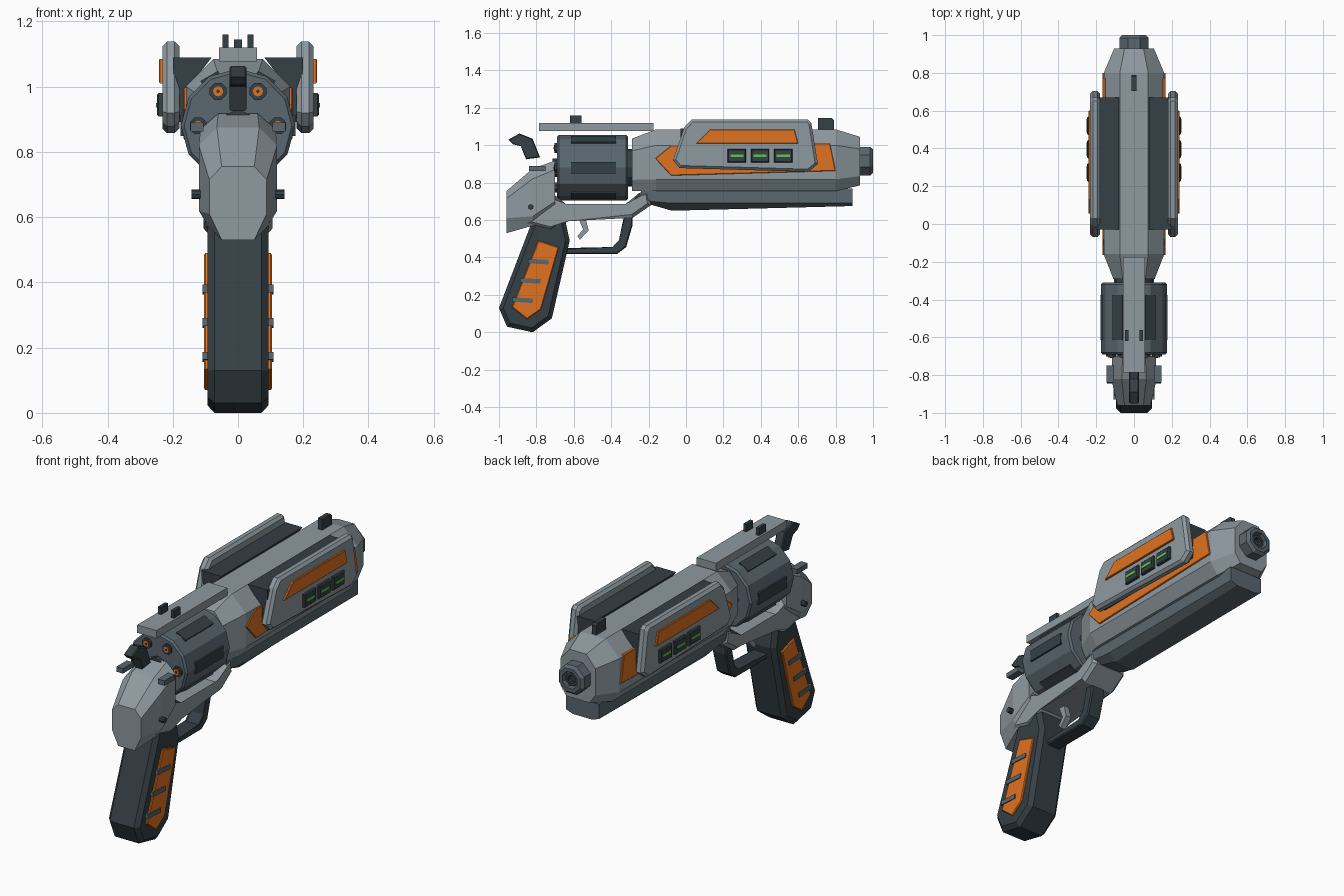
import bpy, bmesh
from math import pi, sin, cos
from mathutils import Matrix, Vector

if "Cube" in bpy.data.objects:
    bpy.data.objects.remove(bpy.data.objects["Cube"])


def material(name, rgb):
    m = bpy.data.materials.new(name)
    m.diffuse_color = (*rgb, 1)
    m.use_nodes = True
    m.node_tree.nodes["Principled BSDF"].inputs["Base Color"].default_value = m.diffuse_color
    return m


GREY = material("steel", (0.27, 0.32, 0.35))
SLATE = material("slate", (0.10, 0.135, 0.16))
DARK = material("dark", (0.035, 0.05, 0.06))
ORANGE = material("orange", (0.75, 0.17, 0.015))
GREEN = material("green", (0.1, 0.6, 0.06))


def finish(name, bm, mat, mirror=False):
    bmesh.ops.recalc_face_normals(bm, faces=bm.faces)
    me = bpy.data.meshes.new(name)
    bm.to_mesh(me)
    bm.free()
    me.materials.append(mat)
    ob = bpy.data.objects.new(name, me)
    bpy.context.collection.objects.link(ob)
    if mirror:
        ob.modifiers.new("Mirror", 'MIRROR').use_clip = False
    return ob


def prism(name, pts, x0, x1, mat, bevel=0.0, mirror=False):
    """Side profile in (y, z) extruded from x0 to x1, rims chamfered."""
    bm = bmesh.new()
    rings = [[bm.verts.new((x, y, z)) for y, z in pts] for x in (x0, x1)]
    n = len(pts)
    for r in rings:
        bm.faces.new(r)
    for i in range(n):
        j = (i + 1) % n
        bm.faces.new((rings[0][i], rings[0][j], rings[1][j], rings[1][i]))
    if bevel:
        rims = [e for e in bm.edges if abs(e.verts[0].co.x - e.verts[1].co.x) < 1e-6]
        bmesh.ops.bevel(bm, geom=rims, offset=bevel, segments=1, affect='EDGES')
    return finish(name, bm, mat, mirror)


def loft(name, sections, mat, mirror=False, closed=False):
    """Sections along y; each is half an outline (x, z) unless closed."""
    bm = bmesh.new()
    rings = []
    for y, half in sections:
        pts = half if closed else half + [(-x, z) for x, z in reversed(half)]
        rings.append([bm.verts.new((x, y, z)) for x, z in pts])
    n = len(rings[0])
    for a, b in zip(rings, rings[1:]):
        for i in range(n):
            j = (i + 1) % n
            bm.faces.new((a[i], a[j], b[j], b[i]))
    bm.faces.new(rings[0])
    bm.faces.new(rings[-1])
    return finish(name, bm, mat, mirror)


def box(name, x, y, z, mat, mirror=False, tilt=0.0):
    """Box from (min, max) ranges, optionally tilted about x."""
    bm = bmesh.new()
    c = Vector([sum(r) / 2 for r in (x, y, z)])
    s = [r[1] - r[0] for r in (x, y, z)]
    bmesh.ops.create_cube(bm, size=1, matrix=Matrix.Translation(c)
                          @ Matrix.Rotation(tilt, 4, 'X') @ Matrix.Diagonal((*s, 1)))
    return finish(name, bm, mat, mirror)


def lathe(name, prof, sides, mat, x=0.0, z=0.0, turn=0.0):
    """Closed (radius, y) outline turned about a y-parallel axis."""
    secs = [(y, [(x + r * cos(turn + 2 * pi * i / sides), z + r * sin(turn + 2 * pi * i / sides))
                 for i in range(sides)]) for r, y in prof]
    return loft(name, secs, mat, closed=True)


# Grip with inlays and ribs
prism("grip", [(-1, .13), (-.957, .03), (-.82, 0), (-.717, .075), (-.622, .49), (-.65, .62), (-.82, .6)],
      -.094, .094, DARK, .022)
prism("grip_inlay", [(-.79, .49), (-.68, .455), (-.775, .123), (-.85, .07), (-.93, .134)],
      .085, .104, ORANGE, .004, True)
for i in range(3):
    y, z = -.79 - .042 * i, .378 - .103 * i
    box(f"grip_rib_{i + 1}", (.09, .109), (y - .055, y + .055), (z - .012, z + .012), SLATE, True, -.06)

# Rear frame and lower strap
loft("rear_frame", [
    (-.96, [(.05, .755), (.088, .715), (.088, .61), (.05, .53)]),
    (-.82, [(.065, .875), (.12, .82), (.12, .62), (.09, .57)]),
    (-.70, [(.06, .918), (.115, .87), (.115, .70), (.08, .65)])], GREY)
prism("lower_strap", [(-.86, .58), (-.72, .545), (-.635, .612), (-.285, .612), (-.187, .68), (-.2, .76),
                      (-.25, .745), (-.315, .668), (-.65, .668), (-.71, .74)], -.105, .105, GREY, .018)
prism("frame_pin", [(-.83 + .015 * cos(i * pi / 4), .67 + .015 * sin(i * pi / 4)) for i in range(8)],
      -.143, .143, DARK)
box("release_lever", (.105, .145), (-.84, -.75), (.863, .89), SLATE, True)

# Hammer
prism("hammer", [(-.95, 1.03), (-.89, 1.063), (-.82, 1.035), (-.78, .935), (-.855, .925), (-.88, 1.0),
                 (-.925, 1.005)], -.026, .026, DARK, .005)

# Trigger and guard
prism("trigger", [(-.58, .62), (-.54, .62), (-.52, .545), (-.567, .495), (-.58, .515), (-.55, .55)],
      -.016, .016, GREY)
prism("trigger_guard", [(-.285, .63), (-.285, .575), (-.32, .455), (-.37, .418), (-.65, .418), (-.65, .45),
                        (-.39, .45), (-.353, .49), (-.33, .63)], -.042, .042, DARK, .006)

# Revolving cylinder with flutes and chambers
CZ = .88
lathe("cylinder", [(.165, -.69), (.175, -.68), (.175, -.32), (.165, -.31)], 12, SLATE, z=CZ)
lathe("cylinder_axle", [(.1, -.33), (.1, -.27)], 12, DARK, z=CZ)
lathe("cylinder_hub", [(.05, -.715), (.05, -.68)], 8, DARK, z=CZ)
for i in range(6):
    a = i * pi / 3
    flute = box(f"flute_{i + 1}", (.14, .1765), (-.615, -.375), (-.031, .031), DARK)
    flute.matrix_world = Matrix.Translation((0, 0, CZ)) @ Matrix.Rotation(-a, 4, 'Y')
    cx, cz = .122 * cos(a), CZ + .122 * sin(a)
    lathe(f"chamber_{i + 1}", [(.028, -.702), (.028, -.68)], 8, DARK, cx, cz, pi / 8)
    lathe(f"cartridge_{i + 1}", [(.016, -.706), (.016, -.69)], 8, ORANGE, cx, cz)
    lathe(f"primer_{i + 1}", [(.006, -.709), (.006, -.7)], 6, DARK, cx, cz)

# Barrel shroud and under-barrel
wide = [(.075, 1.085), (.16, 1.0), (.16, .818), (.115, .755)]
loft("barrel_shroud", [
    (-.29, [(.06, 1.035), (.11, .97), (.11, .815), (.08, .755)]), (-.16, wide), (.8, wide),
    (.93, [(.05, 1.045), (.105, .98), (.105, .835), (.07, .785)])], GREY)
loft("under_barrel", [
    (-.24, [(.1, .77), (.1, .735), (.06, .73)]),
    (-.19, [(.1, .77), (.1, .7), (.06, .683)]),
    (-.075, [(.1, .77), (.1, .69), (.06, .65)]),
    (.89, [(.1, .77), (.1, .69), (.06, .675)])], SLATE)

# Hollow muzzle
lathe("muzzle", [(.083, .91), (.083, .985), (.068, 1.0), (.048, 1.0), (.048, .96)], 8, SLATE, z=.915, turn=pi / 8)
lathe("bore_ring", [(.036, .95), (.036, .985), (.022, .985), (.022, .962)], 8, DARK, z=.915, turn=pi / 8)

# Orange shroud panels
prism("shroud_panel", [(-.165, .93), (-.08, .998), (.77, 1.01), (.8, .863), (-.08, .838)],
      .15, .167, ORANGE, .003, True)

# Side shields with brackets, stripes and lights
bracket = [(.08, 1.09), (.2, 1.09), (.2, .885), (.15, .9), (.15, 1.0)]
loft("shield_bracket", [(-.03, bracket), (.67, bracket)], DARK, True, True)
prism("side_shield", [(.03, 1.138), (.65, 1.138), (.67, 1.12), (.705, .9), (.655, .858), (-.035, .878),
                      (-.07, .92), (-.01, 1.095)], .18, .232, GREY, .014, True)
prism("shield_stripe", [(.055, 1.01), (.13, 1.085), (.58, 1.085), (.6, 1.01)], .225, .242, ORANGE, .003, True)
for i in range(3):
    y = .272 + .124 * i
    prism(f"light_housing_{i + 1}", [(y - .049, .908), (y + .049, .908), (y + .049, .98), (y - .049, .98)],
          .225, .248, DARK, .005, True)
    box(f"light_{i + 1}", (.24, .252), (y - .035, y + .035), (.936, .95), GREEN, True)

# Top rail and sights
box("top_rail", (-.058, .058), (-.785, -.175), (1.077, 1.12), GREY)
box("rear_sight", (.029, .047), (-.62, -.56), (1.11, 1.16), DARK, True)
prism("front_sight", [(.705, 1.07), (.79, 1.07), (.79, 1.135), (.78, 1.145), (.705, 1.145)], -.013, .013, DARK)
